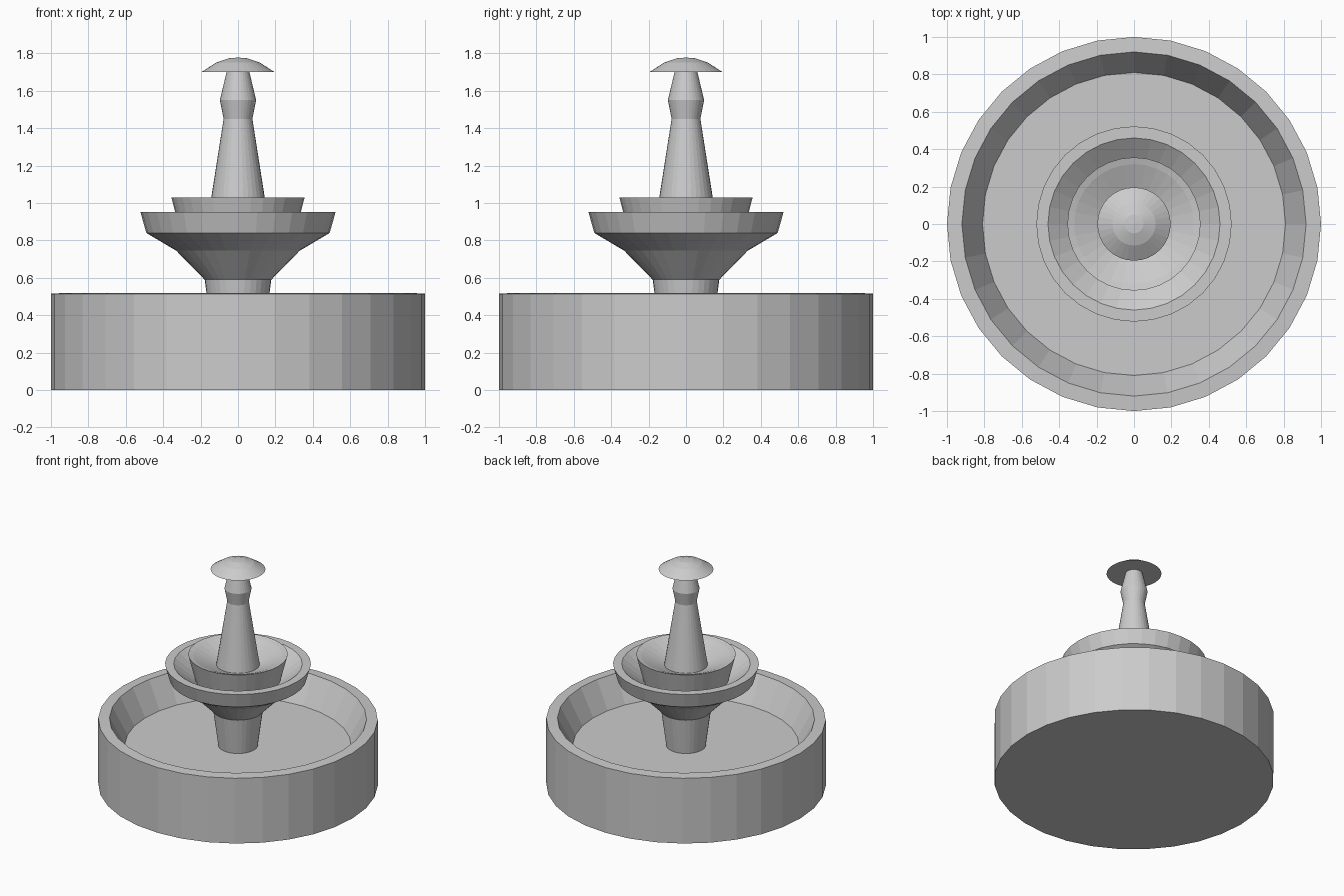
import bpy
import bmesh
import math

SIDES = 32

cube = bpy.data.objects.get("Cube")
if cube:
    bpy.data.objects.remove(cube, do_unlink=True)

# Single stone colour
stone = bpy.data.materials.new("grey_stone")
stone.use_nodes = True
colour = (0.6, 0.6, 0.6, 1)
stone.diffuse_color = colour
stone.node_tree.nodes["Principled BSDF"].inputs["Base Color"].default_value = colour


def lathe(name, profile):
    """Revolve a (radius, height) profile around z, with flat facets."""
    bm = bmesh.new()
    verts = [bm.verts.new((r, 0, z)) for r, z in profile]
    edges = [bm.edges.new(pair) for pair in zip(verts, verts[1:])]
    bmesh.ops.spin(bm, geom=verts + edges, cent=(0, 0, 0), axis=(0, 0, 1),
                   angle=math.tau, steps=SIDES, use_merge=True)
    bmesh.ops.remove_doubles(bm, verts=bm.verts, dist=0.0005)
    bmesh.ops.recalc_face_normals(bm, faces=bm.faces)
    mesh = bpy.data.meshes.new(name)
    bm.to_mesh(mesh)
    bm.free()
    mesh.materials.append(stone)
    obj = bpy.data.objects.new(name, mesh)
    bpy.context.collection.objects.link(obj)
    return obj


# Wide ground basin with a sloped inner wall
lathe("basin", [(0, 0), (1, 0), (1, 0.515), (0.92, 0.52), (0.81, 0.31), (0, 0.31)])

# Pedestal flaring into the lower bowl
lathe("lower_bowl", [(0, 0.30), (0.14, 0.30), (0.178, 0.59), (0.33, 0.745), (0.49, 0.84),
                     (0.522, 0.953), (0.46, 0.953), (0.30, 0.835), (0, 0.835)])

# Small upper bowl with a shallow dish
lathe("upper_bowl", [(0, 0.83), (0.305, 0.83), (0.356, 1.03), (0.32, 1.02),
                     (0.155, 0.95), (0, 0.95)])

# Tapered spout with a collar
lathe("spout", [(0, 0.94), (0.157, 0.94), (0.077, 1.45), (0.097, 1.55),
                (0.06, 1.705), (0, 1.705)])

# Domed cap
lathe("cap", [(0, 1.70), (0.196, 1.70), (0.115, 1.752), (0.05, 1.774), (0, 1.778)])
